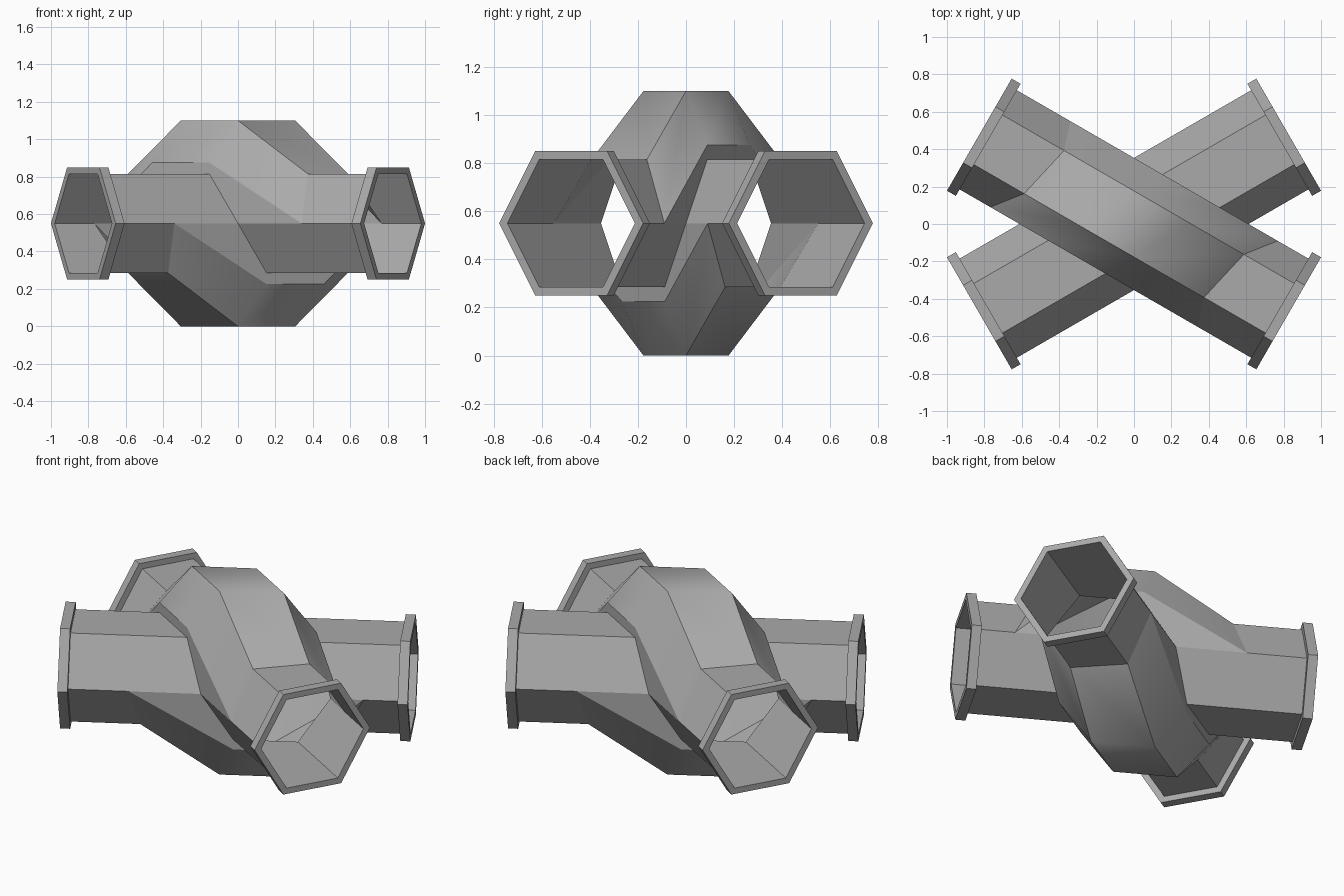
import bpy, bmesh
from math import radians, sqrt, pi, cos, sin
from mathutils import Vector, Matrix

cube = bpy.data.objects.get("Cube")
if cube:
    bpy.data.objects.remove(cube, do_unlink=True)

R, RIM = 0.306, 0.346            # pipe and flange hexagon radii
MID, APO = 0.55, 0.265           # axis height, flat-to-axis distance
NECK, END = 0.90, 0.955          # flange start and mouth along the axis
AXIS = Matrix.Rotation(radians(-30), 4, 'Z')
FLIP = Matrix.Translation((0, 0, MID)) @ Matrix.Rotation(pi, 4, 'X') @ Matrix.Translation((0, 0, -MID))
TURN = Matrix.Rotation(pi, 4, 'Z')

grey = bpy.data.materials.new("plain grey")
grey.use_nodes = True
grey.diffuse_color = (0.4, 0.4, 0.4, 1)
grey.node_tree.nodes["Principled BSDF"].inputs["Base Color"].default_value = (0.4, 0.4, 0.4, 1)


def finish(bm, name):
    """Add the second pipe, weld and turn the mesh into an object."""
    copy = bmesh.ops.duplicate(bm, geom=bm.verts[:] + bm.edges[:] + bm.faces[:])["geom"]
    bmesh.ops.transform(bm, matrix=FLIP, verts=[v for v in copy if isinstance(v, bmesh.types.BMVert)])
    bmesh.ops.remove_doubles(bm, verts=bm.verts[:], dist=0.002)
    bmesh.ops.recalc_face_normals(bm, faces=bm.faces[:])
    mesh = bpy.data.meshes.new(name)
    bm.to_mesh(mesh)
    bm.free()
    mesh.materials.append(grey)
    ob = bpy.data.objects.new(name, mesh)
    bpy.context.collection.objects.link(ob)
    return ob


def crossing(t, u):
    """Distance along this pipe where its line t meets line u of the other pipe."""
    return (t / 2 - u) / (sqrt(3) / 2)


def face(bm, pts):
    """Add a face and its half-turn partner; points are along, across, height."""
    for m in (AXIS, TURN @ AXIS):
        bm.faces.new([bm.verts.new(m @ Vector(p)) for p in pts])


# Pipe shell: the upper pipe bridges over the lower one
LANES = [-R, -R / 2, R / 2, R]
RAMP = [0.57, 0.52, 0.59, 0.71]
SIDE_TOP, ROOF = 0.875, 1.10
bm = bmesh.new()
rails = []
for i, t in enumerate(LANES):
    low, high = (MID, SIDE_TOP) if i in (0, 3) else (MID + APO, ROOF)
    stations = [-NECK, -RAMP[3 - i], crossing(t, R / 2), crossing(t, -R / 2), RAMP[i], NECK]
    rails.append([(s, t, z) for s, z in zip(stations, (low, low, high, high, low, low))])

# Upper faces, straight, ramp and roof
for a, b in zip(rails, rails[1:]):
    for k in range(5):
        m = AXIS
        bm.faces.new([bm.verts.new(m @ Vector(p)) for p in (a[k], a[k + 1], b[k + 1], b[k])])

# Upright side walls that straddle the other pipe
under = [(crossing(-R, u), -R, z) for u, z in
         ((R, MID), (R / 2, MID + APO), (-R / 2, MID + APO), (-R, MID))]
face(bm, rails[0][4:0:-1] + under)

# Lower faces of each straight end, stopping at the other pipe
floor = [MID, MID - APO, MID - APO, MID]
for i in range(3):
    a, b = LANES[i], LANES[i + 1]
    pts = [(NECK, a, floor[i])]
    if i == 0:
        pts.append((RAMP[0], a, MID))
    pts += [(crossing(a, -R), a, floor[i]), (crossing(b, -R), b, floor[i + 1])]
    if i == 2:
        pts.append((RAMP[3], b, MID))
    face(bm, pts + [(NECK, b, floor[i + 1])])

# Smooth only where ramps roll into the roof
bmesh.ops.remove_doubles(bm, verts=bm.verts[:], dist=0.002)
for f in bm.faces:
    f.smooth = True
for e in bm.edges:
    heights = [v.co.z for v in e.verts]
    across = [(AXIS.inverted() @ v.co).y for v in e.verts]
    e.smooth = min(heights) > SIDE_TOP - 0.01 and abs(across[0] - across[1]) > 0.1
finish(bm, "crossed_pipes")

# Flange rings on the four mouths
bm = bmesh.new()
profile = [(R, NECK), (RIM, NECK), (RIM, END), (R, END)]
for j in range(4):
    (r0, s0), (r1, s1) = profile[j], profile[(j + 1) % 4]
    for k in range(6):
        a, b = k * pi / 3, (k + 1) * pi / 3
        face(bm, [(s, r * cos(g), MID + r * sin(g))
                  for r, s, g in ((r0, s0, a), (r1, s1, a), (r1, s1, b), (r0, s0, b))])
finish(bm, "end_flanges")
